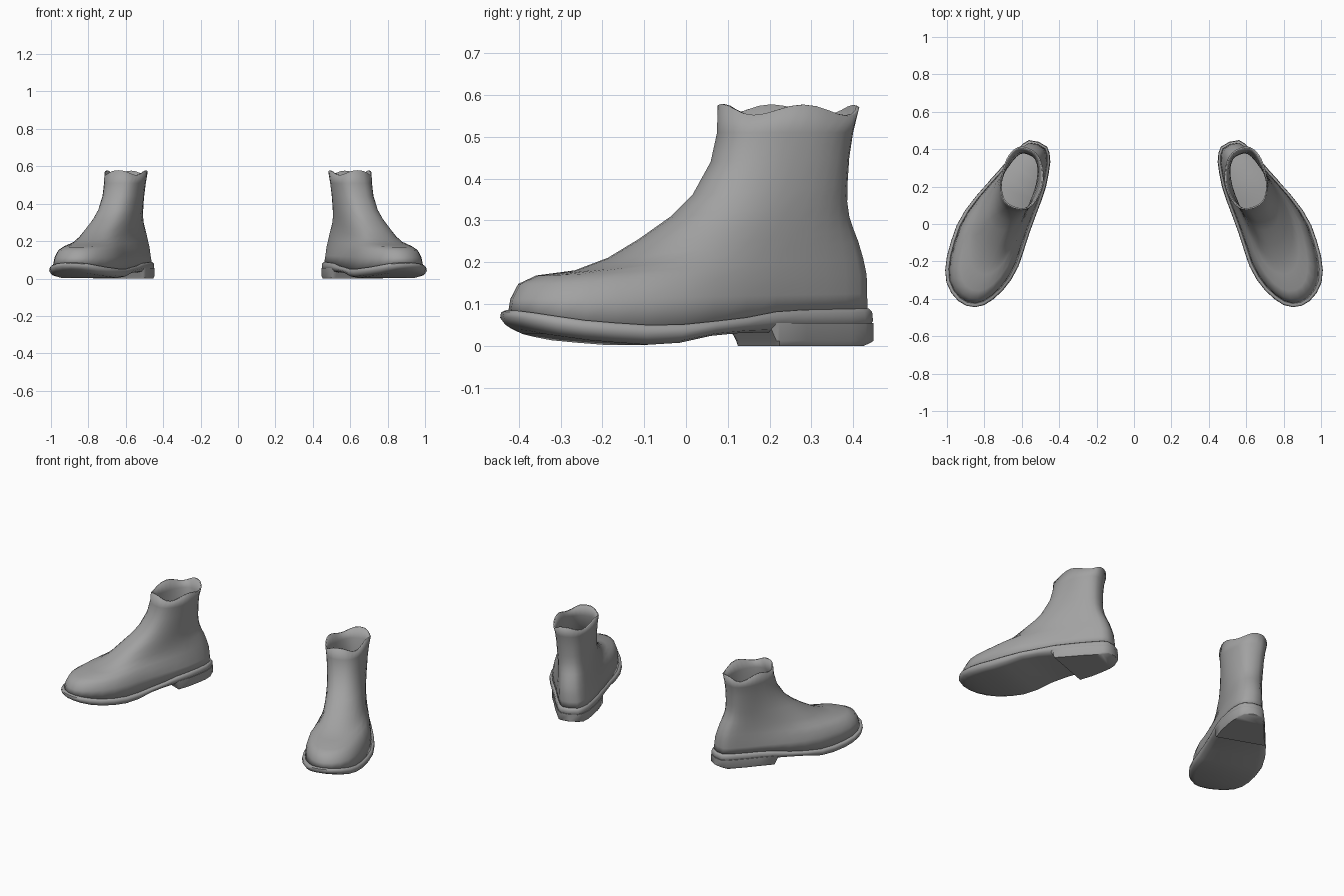
import bpy, bmesh
from math import sin, cos, pi, acos, radians

if "Cube" in bpy.data.objects:
    bpy.data.objects.remove(bpy.data.objects["Cube"])

N = 32                      # points around each ring
TURN = radians(20)          # toes turned outwards
TOE, HEEL = 0.478, -0.477   # ends of the sole along the foot

leather = bpy.data.materials.new("grey_leather")
leather.use_nodes = True
grey = (0.36, 0.36, 0.36, 1)
leather.diffuse_color = grey
leather.node_tree.nodes["Principled BSDF"].inputs["Base Color"].default_value = grey
leather.node_tree.nodes["Principled BSDF"].inputs["Roughness"].default_value = 0.8


def lerp(a, b, u):
    return a + (b - a) * u


def along(table, s):
    """Value at s from a short list of (s, value) points."""
    for (s0, z0), (s1, z1) in zip(table, table[1:]):
        if s <= s1:
            return lerp(z0, z1, max(0, (s - s0) / (s1 - s0)))
    return table[-1][1]


def tread(s):
    return along([(-.49, .03), (-.15, .032), (-.04, .03), (.04, .018), (.1, .004),
                  (.16, .002), (.3, .012), (.4, .027), (.48, .052)], s)


def welt(s):
    return along([(-.49, .09), (-.2, .085), (-.08, .066), (.1, .05), (.2, .05),
                  (.35, .063), (.48, .088)], s)


def centre(s):
    """Curved middle line of the foot."""
    return along([(-.48, -.028), (-.4, -.03), (-.25, -.013), (-.06, .025), (.05, .04),
                  (.2, .037), (.39, .046), (.48, .035)], s)


def egg(front, back, wide, narrow, height, rise=0, stop=None):
    """Egg-shaped ring, rounder as it rises; stop cuts it across, as for the heel."""
    mid, half = (front + back) / 2, (front - back) / 2

    def reach(a):
        c = cos(a)
        power = lerp(1, .75, rise) if c > 0 else lerp(.5, .8, rise)
        return lerp(narrow, wide, (1 + c) / 2) * abs(sin(a)) ** power

    ring = []
    for j in range(N):
        a = 2 * pi * j / N
        a = a if a <= pi else a - 2 * pi
        sign = 1 if a > 0 else -1
        s, t = mid + half * cos(a), sign * reach(a)
        if stop is not None and s > stop:
            clip = acos((stop - mid) / half)
            s, t = stop, reach(clip) * a / clip
        ring.append((s, t + centre(s) - .045 * rise * cos(a), height(s, a)))
    return ring


def loft(name, rings, side, capped=True):
    """Join the rings, place them in the world and mirror them by side."""
    bm = bmesh.new()
    rows = []
    for ring in rings:
        rows.append([bm.verts.new((side * (.70 + s * sin(TURN) + t * cos(TURN)),
                                   t * sin(TURN) - s * cos(TURN), z))
                     for s, t, z in ring])

    def face(*v):
        v = list(dict.fromkeys(v))
        bm.faces.new(v if side > 0 else v[::-1])

    for low, high in zip(rows, rows[1:]):
        for j in range(N):
            k = (j + 1) % N
            face(low[j], low[k], high[k], high[j])
    if capped:
        for j in range(N // 2):
            face(rows[-1][j], rows[-1][j + 1], rows[-1][N - j - 1], rows[-1][-j])
            face(rows[0][-j], rows[0][N - j - 1], rows[0][j + 1], rows[0][j])
    mesh = bpy.data.meshes.new(name)
    bm.to_mesh(mesh)
    bm.free()
    mesh.materials.append(leather)
    ob = bpy.data.objects.new(name, mesh)
    bpy.context.collection.objects.link(ob)
    bpy.ops.object.select_all(action='DESELECT')
    ob.select_set(True)
    bpy.context.view_layer.objects.active = ob
    bpy.ops.object.shade_smooth_by_angle(angle=radians(50))
    return ob


def sole_ring(inset, mix):
    return egg(TOE - inset, HEEL + inset, .25 - inset, .115 - inset,
               lambda s, a: lerp(tread(s), welt(s), mix))


def heel_ring(z, inset, stop):
    return egg(TOE - inset, HEEL + inset, .25 - inset, .115 - inset,
               lambda s, a: z + (.008 if s < -.44 and z < .01 else 0), stop=stop)


# Upper rings: front, back, front height, back height, wide, narrow
UPPER = [
    (.453, -.463, .112, .125, .217, .102),
    (.433, -.461, .148, .170, .197, .102),
    (.388, -.451, .168, .210, .168, .101),
    (.290, -.437, .179, .250, .145, .100),
    (.200, -.423, .210, .280, .130, .099),
    (.120, -.411, .255, .310, .120, .098),
    (.035, -.404, .310, .345, .113, .097),
    (-.025, -.403, .362, .385, .111, .097),
    (-.076, -.406, .440, .450, .111, .098),
    (-.096, -.414, .510, .510, .114, .104),
    (-.100, -.428, .566, .562, .117, .112),
]

for side, label in ((1, "left"), (-1, "right")):
    # Sole with a bevelled tread and a narrow welt ledge
    loft(label + "_sole", [sole_ring(*r) for r in
         ((.04, 0), (.012, .15), (0, .5), (.002, .85), (.01, 1))], side)
    # Heel block, flush with the sole, with a straight front
    loft(label + "_heel", [heel_ring(*r) for r in
         ((0, .004, -.185), (.012, -.001, -.18), (.055, -.001, -.155))], side)
    # Upper with a wavy collar
    rings = [egg(.460, -.465, .230, .103, lambda s, a: welt(s) - .004)]
    for i, (f, b, zf, zb, wide, narrow) in enumerate(UPPER, 1):
        wave = .013 if i == len(UPPER) else 0
        rings.append(egg(f, b, wide, narrow,
                         lambda s, a: lerp(zb, zf, (s - b) / (f - b)) + wave * cos(4 * a),
                         rise=i / len(UPPER)))
    upper = loft(label + "_upper", rings, side, capped=False)
    wall = upper.modifiers.new("thickness", 'SOLIDIFY')
    wall.thickness = .008
    wall.offset = -1
